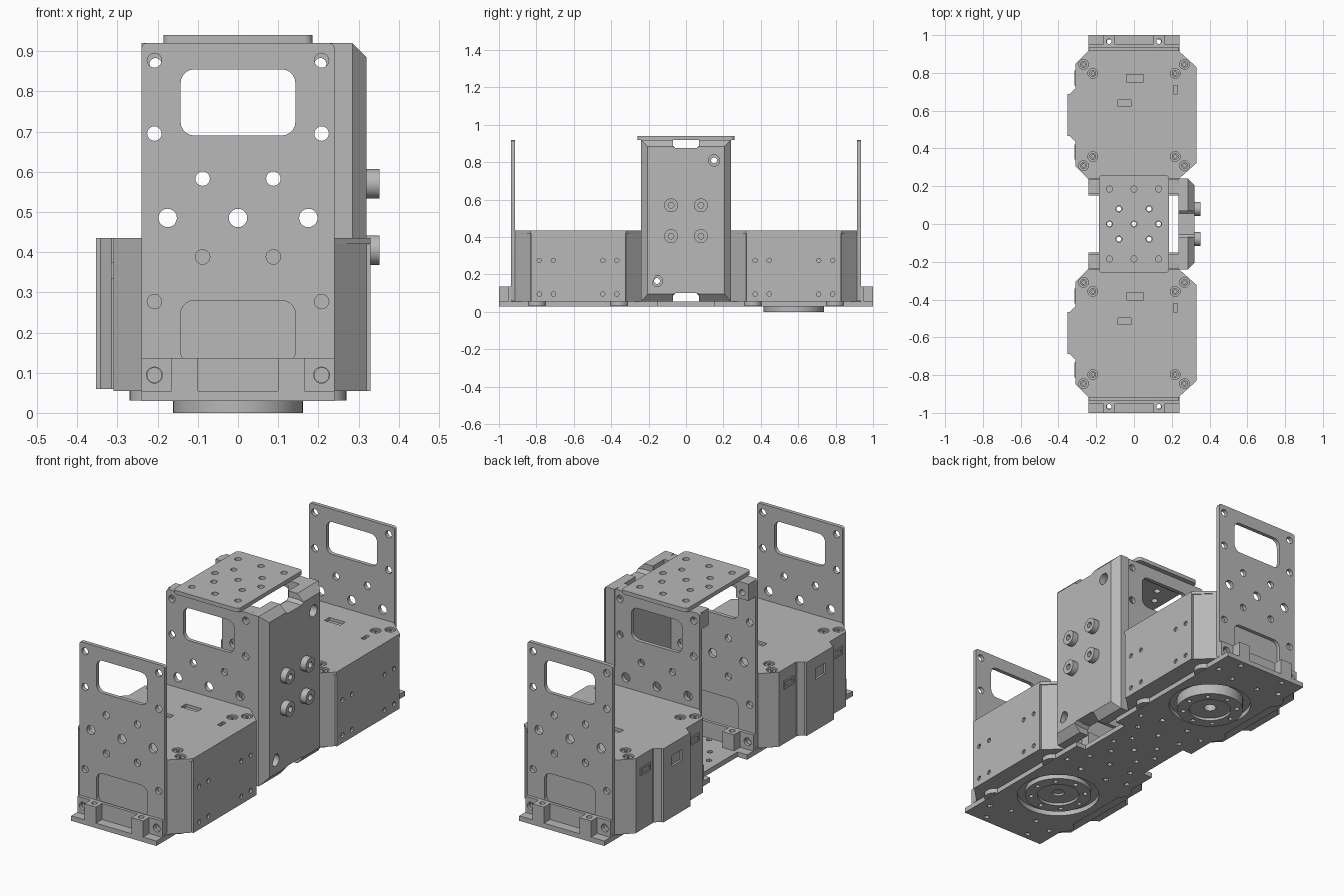
import bpy, bmesh, math

cube = bpy.data.objects.get("Cube")
if cube:
    bpy.data.objects.remove(cube, do_unlink=True)

grey = bpy.data.materials.new("machined grey")
grey.use_nodes = True
grey.diffuse_color = (0.48, 0.48, 0.48, 1)
for node in grey.node_tree.nodes:
    if node.type == 'BSDF_PRINCIPLED':
        node.inputs["Base Color"].default_value = grey.diffuse_color


# Profile helpers
def circle(u, v, r, n=20):
    return [(u + r * math.cos(math.tau * i / n), v + r * math.sin(math.tau * i / n)) for i in range(n)]


def rect(u0, u1, v0, v1):
    return [(u0, v0), (u1, v0), (u1, v1), (u0, v1)]


def rounded(u0, u1, v0, v1, r, n=5):
    corners = [(u1 - r, v1 - r), (u0 + r, v1 - r), (u0 + r, v0 + r), (u1 - r, v0 + r)]
    pts = []
    for k, (u, v) in enumerate(corners):
        for i in range(n + 1):
            a = math.pi / 2 * (k + i / n)
            pts.append((u + r * math.cos(a), v + r * math.sin(a)))
    return pts


def both(*points):
    return [(s * u, v) for u, v in points for s in (-1, 1)]


def four(*points):
    return [(s * u, t * v) for u, v in points for s in (-1, 1) for t in (-1, 1)]


# Extrude an outline with holes along one axis, from lo to hi
def slab(name, axis, lo, hi, outline, holes=(), shape=None):
    lo, hi = min(lo, hi), max(lo, hi)
    curve = bpy.data.curves.new(name, 'CURVE')
    curve.dimensions = '2D'
    curve.fill_mode = 'BOTH'
    curve.extrude = (hi - lo) / 2
    for loop in [outline, *holes]:
        spline = curve.splines.new('POLY')
        spline.points.add(len(loop) - 1)
        for p, (u, v) in zip(spline.points, loop):
            p.co = (u, v, 0, 1)
        spline.use_cyclic_u = True
    temp = bpy.data.objects.new(name + " profile", curve)
    bpy.context.scene.collection.objects.link(temp)
    bpy.context.view_layer.update()
    graph = bpy.context.evaluated_depsgraph_get()
    mesh = bpy.data.meshes.new_from_object(temp.evaluated_get(graph))
    bpy.data.objects.remove(temp, do_unlink=True)
    bm = bmesh.new()
    bm.from_mesh(mesh)
    bmesh.ops.remove_doubles(bm, verts=bm.verts, dist=0.0001)
    for vert in bm.verts:
        u, v, w = vert.co
        w += (lo + hi) / 2
        vert.co = {'X': (w, u, v), 'Y': (u, w, v), 'Z': (u, v, w)}[axis]
        if shape:
            shape(vert.co)
    bmesh.ops.recalc_face_normals(bm, faces=bm.faces)
    bm.to_mesh(mesh)
    bm.free()
    mesh.shade_smooth()
    mesh.set_sharp_from_angle(angle=math.radians(30))
    mesh.materials.clear()
    mesh.materials.append(grey)
    obj = bpy.data.objects.new(name, mesh)
    bpy.context.scene.collection.objects.link(obj)
    return obj


# Base plate, narrow between the two actuators
half = [(0.24, -1), (0.24, -0.15), (0.185, -0.15), (0.185, 0.15), (0.24, 0.15), (0.24, 1)]
base_outline = half + [(-x, -y) for x, y in half]
grid_holes = [(0, 0), (-0.13, 0), (0.13, 0), (0, 0.185), (0, -0.185)] + four((0.08, 0.08), (0.13, 0.185))
base_holes = [circle(x, y, 0.013, 12) for x, y in
              grid_holes + four((0.13, 0.965), (0.19, 0.87), (0.19, 0.28), (0.08, 0.84), (0.08, 0.31))]
base_holes += [circle(0, s * 0.577, 0.2, 48) for s in (-1, 1)]
slab("base_plate", 'Z', 0.03, 0.055, base_outline, base_holes)
for x, y in four((0.22, 0.357), (0.22, 0.797)):
    slab("base_boss", 'Z', 0.031, 0.056, circle(x, y, 0.05, 24), [circle(x, y, 0.018)])

# Perforated side plates
plate_holes = [circle(x, z, 0.018) for x, z in
               both((0.208, 0.877), (0.208, 0.695), (0.088, 0.583), (0.088, 0.388), (0.208, 0.277), (0.208, 0.094))]
plate_holes += [circle(x, 0.485, 0.023) for x in (-0.175, 0, 0.175)]
plate_holes += [rounded(-0.143, 0.143, 0.69, 0.855, 0.035), rounded(-0.143, 0.143, 0.12, 0.28, 0.035)]
for s in (-1, 1):
    for name, y in (("outer_plate", 0.915), ("inner_plate", 0.215)):
        slab(name, 'Y', s * y, s * (y + 0.02), rounded(-0.24, 0.24, 0.055, 0.92, 0.012, 3), plate_holes)
    # Foot brackets outside the outer plates and inside the inner plates
    for y, d in ((0.935, 1), (0.215, -1)):
        slab("foot_bracket", 'Y', s * y, s * (y + d * 0.016), rect(-0.24, 0.24, 0.055, 0.137),
             [circle(x, 0.094, 0.02) for x in (-0.208, 0.208)])
        for x in (-0.1325, 0.1325):
            lo, hi = sorted((s * y, s * (y + d * 0.065)))
            slab("foot_lug", 'Z', 0.055, 0.137, rect(x - 0.0325, x + 0.0325, lo, hi),
                 [circle(x, (lo + hi) / 2, 0.014)])
    # Top bracket that joins the inner plates to the top plate
    slab("top_bracket", 'Y', s * 0.16, s * 0.215, rect(-0.24, 0.24, 0.895, 0.92))
    for x in (-0.205, 0.205):
        slab("top_lug", 'Y', s * 0.16, s * 0.215, rect(x - 0.035, x + 0.035, 0.835, 0.9),
             [circle(x, 0.868, 0.015)])

# Top plate
slab("top_plate", 'Z', 0.92, 0.94, rounded(-0.185, 0.185, -0.26, 0.26, 0.02),
     [circle(x, y, 0.016) for x, y in grid_holes])

# Actuator housings, both facing the same way
for c in (-0.577, 0.577):
    def shift(loop):
        return [(x, y + c) for x, y in loop]

    def body(right):
        return shift([(right, -0.255), (right, 0.255), (0.235, 0.34), (-0.24, 0.34),
                      (-0.31, 0.27), (-0.31, -0.27), (-0.24, -0.34), (0.235, -0.34)])

    slab("housing_body", 'Z', 0.055, 0.42, body(0.32))
    # Lid with connector slots and screw wells
    screws = both((0.267, 0.268), (0.267, -0.268), (0.218, 0.22), (0.218, -0.22))
    lid_holes = [rect(-0.04, 0.05, 0.175, 0.215), rect(-0.085, -0.015, 0.045, 0.08), rect(0.21, 0.23, 0.11, 0.155)]
    lid_holes += [circle(x, y, 0.026) for x, y in screws]
    slab("housing_lid", 'Z', 0.42, 0.435, body(0.33), [shift(h) for h in lid_holes])
    for x, y in screws:
        slab("lid_screw", 'Z', 0.41, 0.43, circle(x, y + c, 0.018), [circle(x, y + c, 0.009, 6)])
    # Side cover with small screw holes
    slab("side_cover", 'X', 0.318, 0.33, rect(c - 0.253, c + 0.253, 0.055, 0.42),
         [circle(c + y, z, 0.012, 12) for y in (-0.207, -0.132, 0.132, 0.207) for z in (0.095, 0.275)])
    # Connector bump on the opposite side
    slab("connector_bump", 'Z', 0.06, 0.435, shift([(-0.3, -0.135), (-0.3, 0.135), (-0.315, 0.135),
         (-0.342, 0.11), (-0.342, -0.11), (-0.315, -0.135)]))
    slab("connector_cover", 'X', -0.353, -0.342, rect(c - 0.11, c + 0.11, 0.06, 0.435),
         [rect(c - 0.04, c + 0.04, 0.32, 0.375)])
    for y in (-0.195, 0.195):
        slab("side_slot", 'X', -0.316, -0.31, rect(c + y - 0.04, c + y + 0.04, 0.335, 0.375),
             [rect(c + y - 0.03, c + y + 0.03, 0.345, 0.365)])

    # Output horn under each housing; the rear one stands proud
    drop = 0 if c > 0 else 0.031
    bolts = [circle(0.132 * math.cos(a), c + 0.132 * math.sin(a), 0.012, 12)
             for a in [math.tau * i / 8 for i in range(8)]]
    slab("horn_ring", 'Z', drop, 0.056, circle(0, c, 0.162, 48), bolts + [circle(0, c, 0.102, 40)])
    slab("horn_hub", 'Z', drop + 0.013, 0.056, circle(0, c, 0.102, 40), [circle(0, c, 0.03)])

# Chamfered panel joining the inner plates, notched at top and bottom
notched = [(-0.24, 0.055), (-0.07, 0.055), (-0.07, 0.085), (-0.055, 0.1), (0.055, 0.1), (0.07, 0.085),
           (0.07, 0.055), (0.24, 0.055), (0.24, 0.92), (0.07, 0.92), (0.07, 0.89), (0.055, 0.875),
           (-0.055, 0.875), (-0.07, 0.89), (-0.07, 0.92), (-0.24, 0.92)]
wells = [(0.15, 0.81), (-0.155, 0.165)]


def chamfer(co):
    if co.x > 0.3:
        co.y = max(-0.205, min(0.205, co.y))
        co.z = max(0.095, min(0.885, co.z))


slab("panel_back", 'X', 0.235, 0.285, notched, [circle(y, z, 0.016) for y, z in wells])
slab("panel_face", 'X', 0.285, 0.32, notched, [circle(y, z, 0.03) for y, z in wells], chamfer)
for y in (-0.08, 0.08):
    for z in (0.405, 0.57):
        slab("panel_stud", 'X', 0.315, 0.352, circle(y, z, 0.037, 28), [circle(y, z, 0.015)])
